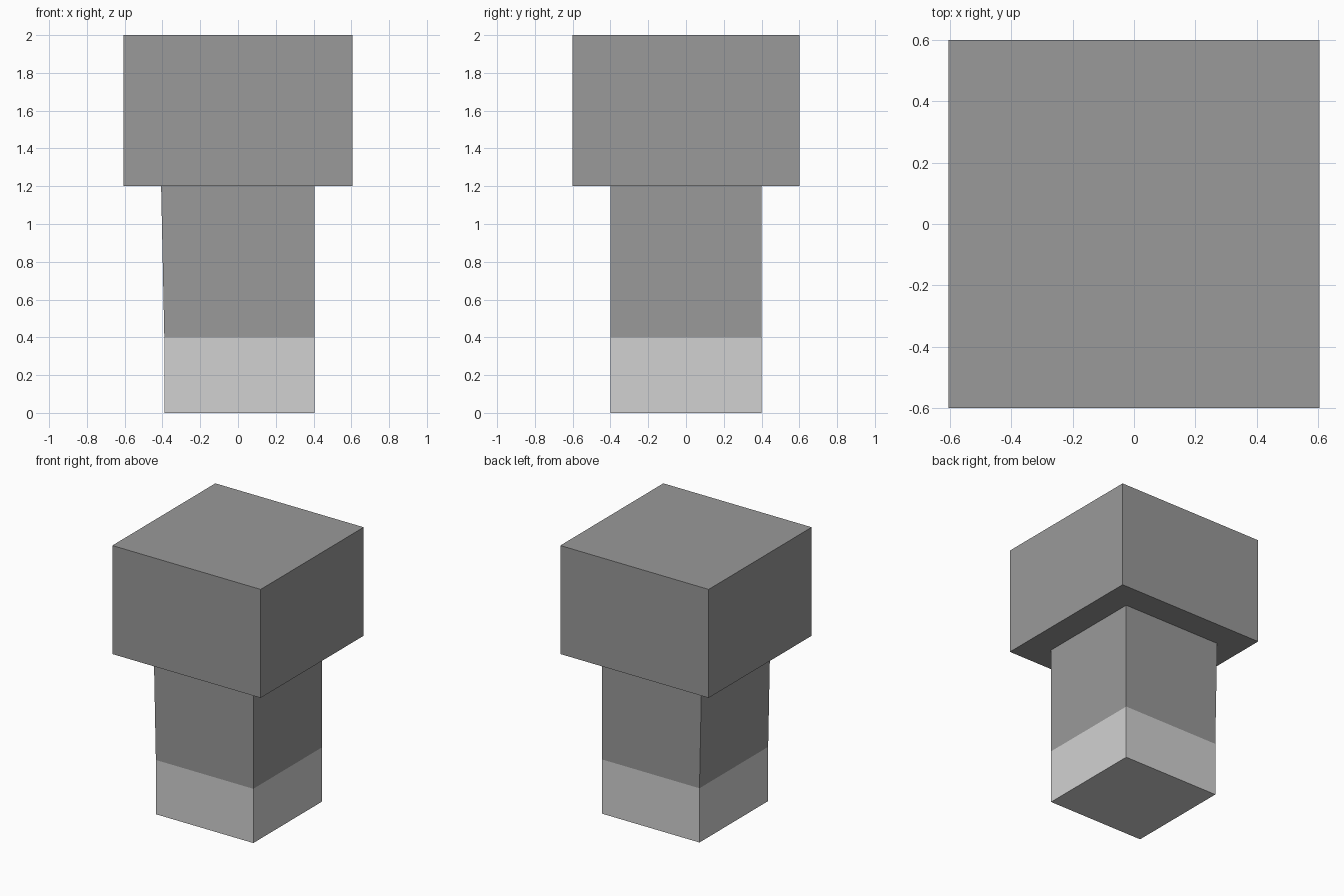
import bpy
import bmesh

if "Cube" in bpy.data.objects:
    bpy.data.objects.remove(bpy.data.objects["Cube"])


def material(name, value):
    m = bpy.data.materials.new(name)
    m.diffuse_color = (value, value, value, 1.0)
    m.use_nodes = True
    m.node_tree.nodes["Principled BSDF"].inputs["Base Color"].default_value = m.diffuse_color
    return m


dark = material("dark grey", 0.32)
light = material("light grey", 0.64)


def stack(name, rings, mats):
    """Closed block through rings (x_min, x_max, half_depth, z); one material per band."""
    bm = bmesh.new()
    loops = [[bm.verts.new(p) for p in ((x0, -d, z), (x1, -d, z), (x1, d, z), (x0, d, z))]
             for x0, x1, d, z in rings]
    bm.faces.new(loops[0][::-1])
    for band, (a, b) in enumerate(zip(loops, loops[1:])):
        for i in range(4):
            j = (i + 1) % 4
            bm.faces.new((a[i], a[j], b[j], b[i])).material_index = band
    bm.faces.new(loops[-1]).material_index = len(rings) - 2
    bmesh.ops.recalc_face_normals(bm, faces=bm.faces)
    mesh = bpy.data.meshes.new(name)
    bm.to_mesh(mesh)
    bm.free()
    for m in mats:
        mesh.materials.append(m)
    obj = bpy.data.objects.new(name, mesh)
    bpy.context.collection.objects.link(obj)
    return obj


# Wide upper block
stack("upper_block", [(-0.605, 0.605, 0.6, 1.2), (-0.605, 0.605, 0.6, 2.0)], [dark])

# Narrow shaft: light foot band, dark body leaning slightly outward on the left
stack("lower_shaft",
      [(-0.39, 0.405, 0.4, 0.0), (-0.39, 0.405, 0.4, 0.4), (-0.407, 0.405, 0.4, 1.2)],
      [light, dark])
